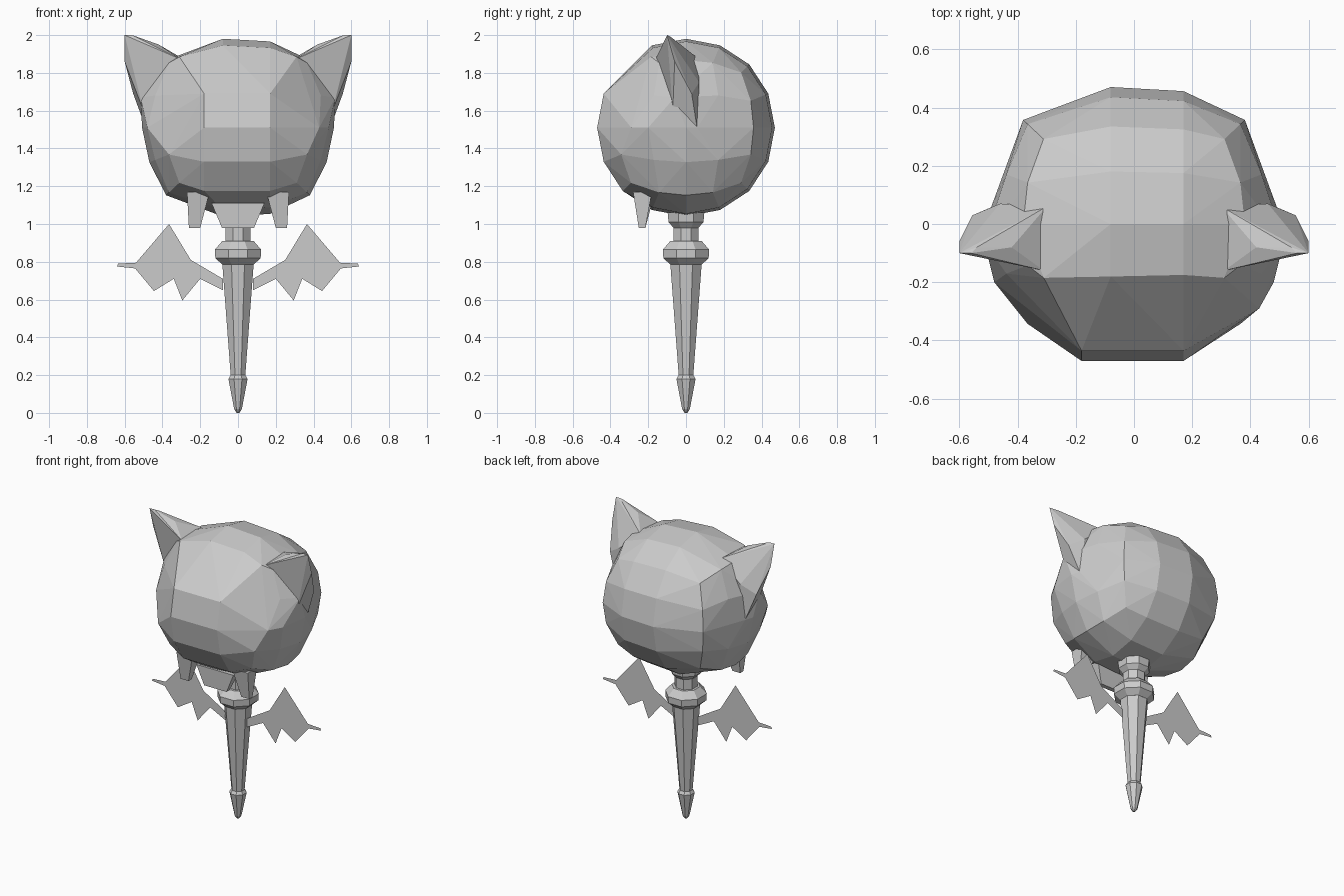
import bpy, bmesh, math
from mathutils import Vector

if "Cube" in bpy.data.objects:
    bpy.data.objects.remove(bpy.data.objects["Cube"])


def finish(bm, name):
    bmesh.ops.recalc_face_normals(bm, faces=bm.faces[:])
    me = bpy.data.meshes.new(name)
    bm.to_mesh(me)
    bm.free()
    ob = bpy.data.objects.new(name, me)
    bpy.context.collection.objects.link(ob)
    return ob


def hull(points, name, flat=0.03):
    bm = bmesh.new()
    for p in points:
        bm.verts.new(p)
    res = bmesh.ops.convex_hull(bm, input=bm.verts[:])
    inner = {g for g in res["geom_interior"] + res["geom_unused"]
             if isinstance(g, bmesh.types.BMVert)}
    bmesh.ops.delete(bm, geom=list(inner), context='VERTS')
    bmesh.ops.dissolve_limit(bm, angle_limit=flat, verts=bm.verts[:], edges=bm.edges[:])
    return finish(bm, name)


def lathe(profile, name, sides=8):
    bm = bmesh.new()
    rings = []
    for r, z in profile:
        rings.append([bm.verts.new((r * math.cos(a), r * math.sin(a), z))
                      for a in [(i + 0.5) * math.tau / sides for i in range(sides)]])
    for lo, hi in zip(rings, rings[1:]):
        for i in range(sides):
            j = (i + 1) % sides
            bm.faces.new((lo[i], lo[j], hi[j], hi[i]))
    bm.faces.new(rings[0])
    bm.faces.new(rings[-1])
    return finish(bm, name)


def mirrored(points, s):
    return [(s * x, y, z) for x, y, z in points]


# Head: faceted cube-sphere with flattened front corners and brow
steps = (-1, -0.5, 0, 0.5, 1)
pts = []
for u in (-1, -0.21, 0.47, 1):
    for v in steps:
        for w in steps:
            if max(abs(u), abs(v), abs(w)) < 1:
                continue
            if v == -1 and w >= 0 and (abs(u) == 1 or w == 1):
                continue
            if abs(u) == 1 and v == 0.5 and w == 0:
                continue
            mid = u if abs(u) == 1 else -0.21
            d = Vector([math.tan(k * math.pi / 4) for k in (mid, v, w)]).normalized() * 0.477
            x = d.x * 1.065
            if abs(u) < 1:
                x = 0.17 if u > 0 else (-0.18 if v == -1 else -0.08)
                if u > 0 and v > -1:
                    d *= 0.97
            elif max(abs(v), abs(w)) == 1:
                x, d = x * 1.06, d * 1.06
            pts.append((x, d.y, 1.51 + d.z))
# side poles, ear roots, cheeks
for s in (-1, 1):
    pts += mirrored([(0.495, -0.05, 1.51), (0.49, 0.06, 1.51), (0.48, -0.2, 1.51),
                     (0.515, -0.06, 1.67), (0.31, -0.185, 1.885)], s)
pts.append((0.43, -0.29, 1.51))
hull(pts, "head")

# Ears
ear = [(0.31, -0.16, 1.875), (0.30, 0.06, 1.88), (0.42, -0.08, 1.95), (0.54, -0.08, 1.99),
       (0.56, -0.10, 2.0), (0.6, -0.10, 2.0), (0.6, -0.06, 1.86), (0.555, 0.03, 1.69),
       (0.485, 0.06, 1.5), (0.46, 0.07, 1.75), (0.50, -0.07, 1.6)]
# Side teeth
tooth = [(x, y, 1.17) for x in (0.15, 0.27) for y in (-0.28, -0.18)] + \
        [(x, y, 0.98) for x in (0.20, 0.26) for y in (-0.25, -0.215)]
# Wings: flat ragged outline
wing = [(0.08, 0.65), (0.2, 0.71), (0.295, 0.595), (0.34, 0.71), (0.445, 0.645),
        (0.545, 0.765), (0.64, 0.775), (0.635, 0.79), (0.54, 0.795), (0.365, 1.0),
        (0.25, 0.81), (0.08, 0.71)]
for s, side in ((-1, "left"), (1, "right")):
    hull(mirrored(ear, s), side + "_ear")
    hull(mirrored(tooth, s), side + "_tooth")
    bm = bmesh.new()
    bm.faces.new([bm.verts.new((s * x, -0.015, z)) for x, z in wing])
    bmesh.ops.triangulate(bm, faces=bm.faces[:])
    finish(bm, side + "_wing")

# Centre tooth
hull([(x, y, 1.11) for x in (-0.14, 0.14) for y in (-0.25, -0.18)] +
     [(x, y, 0.98) for x in (-0.085, 0.085) for y in (-0.245, -0.215)], "centre_tooth")

# Handle with pointed end, collar and neck
lathe([(0.008, 0.0), (0.022, 0.02), (0.055, 0.18), (0.042, 0.2), (0.09, 0.79)], "handle")
lathe([(0.09, 0.785), (0.13, 0.82), (0.132, 0.865), (0.09, 0.91)], "collar")
lathe([(0.072, 0.90), (0.072, 0.98), (0.1, 1.01), (0.105, 1.06)], "neck")
